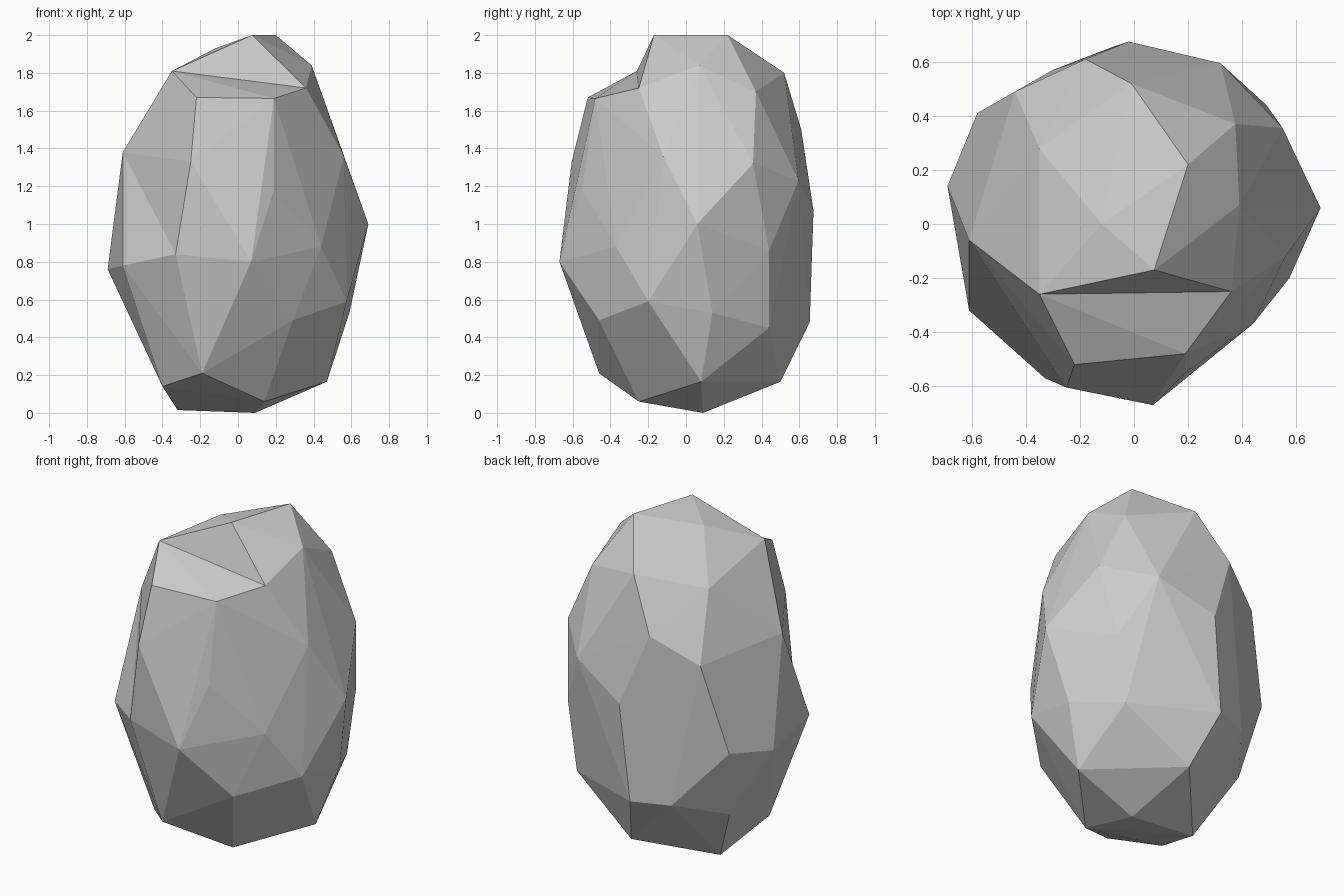
import bpy, bmesh
from mathutils import Vector

if "Cube" in bpy.data.objects:
    bpy.data.objects.remove(bpy.data.objects["Cube"])

# Corner points of the boulder, from crown to foot
crown = [(.075, -.17, 2), (-.35, -.26, 1.81), (-.22, -.52, 1.67), (.19, -.48, 1.665),
         (.36, -.25, 1.72), (.20, .22, 2), (-.12, 0, 1.93), (.39, .07, 1.84),
         (.375, .37, 1.70), (-.01, .52, 1.80), (-.35, .28, 1.71)]
shoulder = [(-.61, -.06, 1.38), (-.25, -.605, 1.33), (.19, -.55, 1.18), (.56, -.12, 1.36),
            (.55, .355, 1.32), (.32, .595, 1.23), (-.18, .61, 1.50), (-.44, .49, 1.34)]
waist = [(-.33, -.57, .84), (-.61, -.32, .78), (-.69, .14, .76), (.07, -.67, .80),
         (.44, -.37, .88), (.69, .06, 1.0), (.49, .44, .86), (-.02, .675, 1.07),
         (-.58, .41, .81)]
foot = [(.575, -.20, .59), (.59, .14, .53), (.29, -.46, .49), (.43, .44, .45),
        (-.08, .655, .48), (-.30, .57, .48), (-.505, .30, .38), (-.19, -.46, .21),
        (-.40, -.235, .14), (.47, .08, .165), (.02, .50, .165), (.14, -.25, .06),
        (-.32, .125, .015), (.09, .09, 0)]
points = [Vector(p) for p in crown + shoulder + waist + foot]
centre = Vector((0, 0, 1))

# Wrap a skin round the points, easing out any hollow corner until it joins in
eased = [p.copy() for p in points]
for attempt in range(60):
    bm = bmesh.new()
    verts = [bm.verts.new(p) for p in eased]
    bmesh.ops.convex_hull(bm, input=verts)
    lost = [i for i, v in enumerate(verts) if not v.link_faces]
    if not lost or attempt == 59:
        break
    for i in lost:
        eased[i] = centre + (eased[i] - centre) * 1.005
    bm.free()
for v, p in zip(verts, points):
    v.co = p


def refan(ids):
    """Re-split a hollow facet into a fan from its first corner."""
    ring = [verts[i] for i in ids]
    inner = [f for f in bm.faces if all(v in ring for v in f.verts)]
    if sum(len(f.verts) - 2 for f in inner) != len(ring) - 2:
        return
    bmesh.ops.delete(bm, geom=inner, context='FACES')
    for a, b in zip(ring[1:], ring[2:]):
        bm.faces.new((ring[0], a, b))


# Hollow brow facet and hollow left facet
refan((1, 2, 3, 4, 0))
refan((11, 1, 2, 12, 19, 20))

bmesh.ops.delete(bm, geom=[v for v in bm.verts if not v.link_faces], context='VERTS')
bmesh.ops.recalc_face_normals(bm, faces=bm.faces[:])
mesh = bpy.data.meshes.new("boulder")
bm.to_mesh(mesh)
bm.free()
bpy.context.collection.objects.link(bpy.data.objects.new("boulder", mesh))
